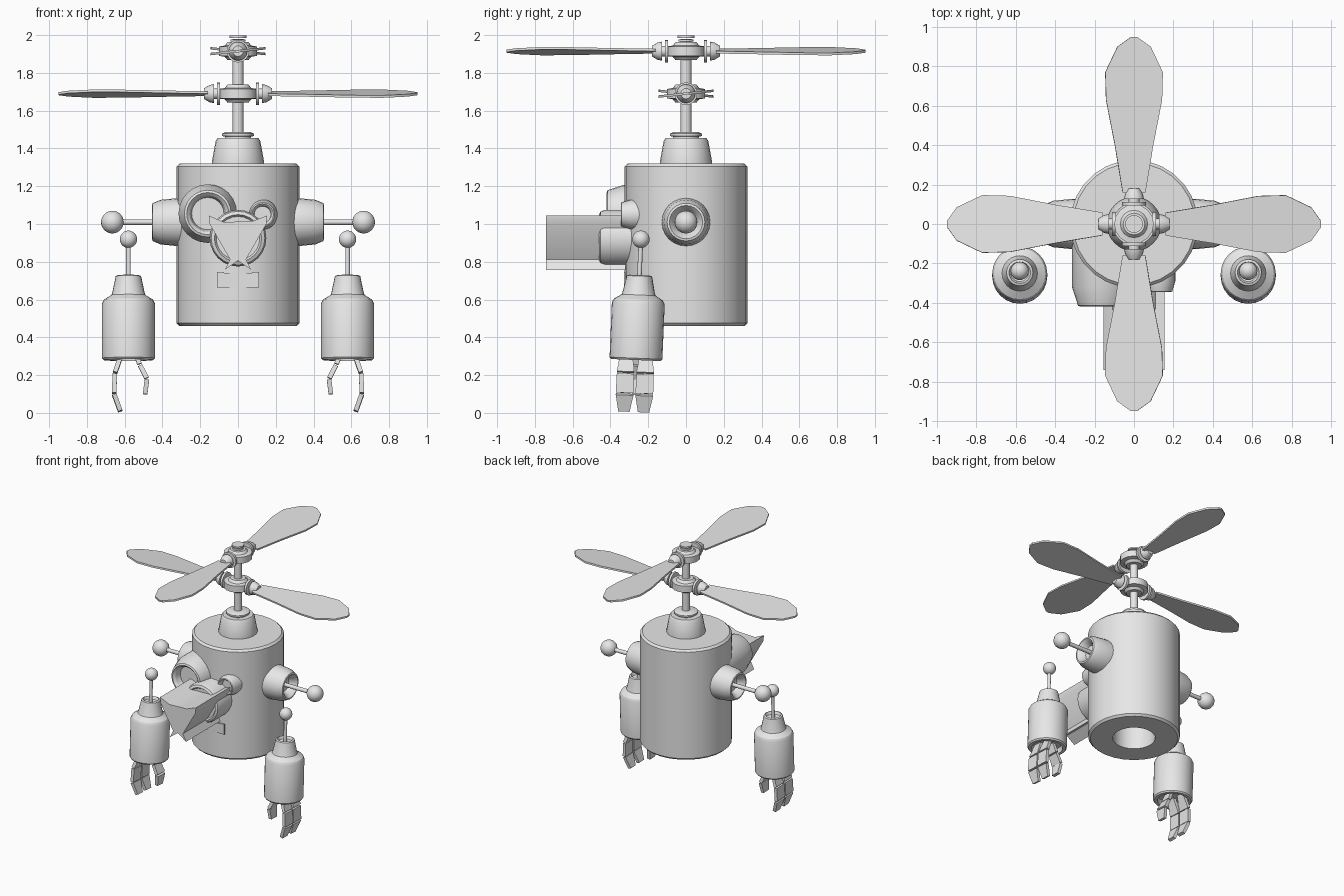
import bpy, bmesh, math
from mathutils import Matrix, Vector

cube = bpy.data.objects.get("Cube")
if cube:
    bpy.data.objects.remove(cube, do_unlink=True)

GREY = (0.8, 0.8, 0.8, 1)
grey = bpy.data.materials.new("plain grey")
grey.use_nodes = True
grey.diffuse_color = GREY
grey.node_tree.nodes["Principled BSDF"].inputs["Base Color"].default_value = GREY
parts = []


def finish(name, bm, matrix=Matrix()):
    bmesh.ops.remove_doubles(bm, verts=bm.verts, dist=0.0003)
    bmesh.ops.recalc_face_normals(bm, faces=bm.faces)
    bm.transform(matrix)
    mesh = bpy.data.meshes.new(name)
    bm.to_mesh(mesh)
    bm.free()
    mesh.materials.append(grey)
    ob = bpy.data.objects.new(name, mesh)
    bpy.context.collection.objects.link(ob)
    parts.append(ob)
    return ob


def place(loc, axis=(0, 0, 1)):
    turn = Vector((0, 0, 1)).rotation_difference(Vector(axis))
    return Matrix.Translation(loc) @ turn.to_matrix().to_4x4()


def lathe(name, profile, matrix=Matrix(), sides=24):
    """Spin (radius, height) points around the local z axis."""
    bm = bmesh.new()
    vs = [bm.verts.new((r, 0, h)) for r, h in profile]
    es = [bm.edges.new(pair) for pair in zip(vs, vs[1:])]
    bmesh.ops.spin(bm, geom=vs + es, cent=(0, 0, 0), axis=(0, 0, 1),
                   angle=math.tau, steps=sides, use_merge=True)
    return finish(name, bm, matrix)


def rod(name, r, h0, h1, matrix=Matrix(), sides=16):
    return lathe(name, [(0, h0), (r, h0), (r, h1), (0, h1)], matrix, sides)


def ball(name, r, matrix):
    bm = bmesh.new()
    bmesh.ops.create_uvsphere(bm, u_segments=24, v_segments=14, radius=r)
    return finish(name, bm, matrix)


def prism(name, outline, depth, matrix=Matrix()):
    """Extrude an outline in the local xy plane along z."""
    bm = bmesh.new()
    face = bm.faces.new([bm.verts.new((x, y, 0)) for x, y in outline])
    out = bmesh.ops.extrude_face_region(bm, geom=[face])
    moved = [v for v in out["geom"] if isinstance(v, bmesh.types.BMVert)]
    bmesh.ops.translate(bm, verts=moved, vec=(0, 0, depth))
    return finish(name, bm, matrix)


# Barrel body with a recessed opening underneath
lathe("body", [(0, 0.8), (0.15, 0.8), (0.15, 0.46), (0.31, 0.46), (0.325, 0.475),
               (0.325, 1.305), (0.31, 1.32), (0, 1.32)], sides=28)

# Collar and rotor mast
lathe("mast_collar", [(0.138, 1.31), (0.138, 1.33), (0.118, 1.44), (0.108, 1.455), (0, 1.455)])
lathe("mast_ring", [(0.07, 1.45), (0.07, 1.462), (0.085, 1.466), (0.085, 1.478),
                    (0.065, 1.488), (0, 1.488)])
rod("mast", 0.029, 1.45, 1.98)
for z, r in ((1.965, 0.04), (1.985, 0.045)):
    rod("mast_cap", r, z, z + 0.012)

# Two crossed rotors
half = [(0.16, 0.058), (0.4, 0.098), (0.63, 0.143), (0.77, 0.147), (0.9, 0.085), (0.95, 0.015)]
blade = half + [(x, -y) for x, y in reversed(half)]
for label, z, start in (("lower", 1.69, 0), ("upper", 1.915, math.pi / 2)):
    lathe(label + "_hub", [(0, -0.048), (0.055, -0.048), (0.07, -0.03), (0.1, -0.025),
                           (0.1, 0.025), (0.07, 0.03), (0.055, 0.048), (0, 0.048)],
          place((0, 0, z)), 16)
    for k in range(2):
        spin = place((0, 0, z)) @ Matrix.Rotation(start + k * math.pi, 4, 'Z')
        arm = spin @ place((0, 0, 0), (1, 0, 0))
        rod(label + "_blade_axle", 0.028, 0.05, 0.16, arm)
        rod(label + "_blade_flange", 0.06, 0.095, 0.112, arm)
        lathe(label + "_blade_socket", [(0, 0.128), (0.05, 0.128), (0.046, 0.15),
                                        (0.028, 0.18), (0, 0.18)], arm, 16)
        prism(label + "_blade", blade, 0.013,
              spin @ Matrix.Rotation(math.radians(6), 4, 'X') @ place((0, 0, -0.0065)))

# Eyes: one large and one small hollow cone with an inner lens
eye = [(1.0, -0.25), (1.0, 0), (0.8, 0.095), (0.72, 0.1), (0.62, 0.085), (0.55, 0.04), (0, 0.04)]
for name, x, y, z, r, deep in (("right_eye", -0.16, -0.32, 1.055, 0.155, 1),
                               ("left_eye", 0.13, -0.29, 1.05, 0.08, 0.55)):
    lathe(name, [(a * r, h * deep) for a, h in eye], place((x, y, z), (0, -1, 0)))

# Round muzzle and open angular beak
lathe("muzzle", [(0.15, -0.1), (0.15, 0.12), (0.142, 0.142), (0.125, 0.15), (0.115, 0.135),
                 (0, 0.135)], place((0, -0.31, 0.925), (0, -1, 0)))
side = [(0.155, 1.045), (0.15, 1.0), (0.042, 0.812), (0.07, 0.757)]
beak = side + [(0, 0.806)] + [(-x, z) for x, z in reversed(side)] + [(-0.075, 1.01), (0.075, 1.015)]
prism("beak", beak, 0.42, place((0, -0.32, 0)) @ Matrix.Rotation(math.pi / 2, 4, 'X'))

# Thin mouth plate set into the body front
prism("mouth_plate", [(-0.11, 0.665), (0.11, 0.665), (0.11, 0.745), (0.075, 0.745),
                      (0.075, 0.74), (-0.075, 0.74), (-0.075, 0.745), (-0.11, 0.745)], 0.009,
      place((0, -0.319, 0)) @ Matrix.Rotation(math.pi / 2, 4, 'X'))


def finger(name, path, y, widths, matrix):
    """Three tapered links along an xz path, with small gaps between them."""
    for k in range(3):
        a, b = (Vector((p[0], y, p[1])) for p in path[k:k + 2])
        along = (b - a).normalized()
        across = Vector((0, 1, 0)).cross(along) * 0.012
        bm = bmesh.new()
        for p, w in ((a + along * 0.004, widths[k]), (b - along * 0.004, widths[k + 1])):
            for i in (-1, 1):
                for j in (-1, 1):
                    bm.verts.new(p + across * i + Vector((0, w * j, 0)))
        bmesh.ops.convex_hull(bm, input=bm.verts)
        bmesh.ops.dissolve_limit(bm, angle_limit=0.02, verts=bm.verts, edges=bm.edges)
        finish(name, bm, matrix)


for label, s in (("left", 1), ("right", -1)):
    # Shoulder cup with a ball-ended peg
    out = place((0, 0, 1.01), (s, 0, 0))
    lathe(label + "_shoulder", [(0.128, 0.2), (0.128, 0.31), (0.118, 0.41), (0.1, 0.452),
                                (0.088, 0.455), (0.065, 0.43), (0.055, 0.4), (0, 0.4)], out)
    rod(label + "_shoulder_peg", 0.015, 0.39, 0.64, out)
    ball(label + "_shoulder_ball", 0.06, place((s * 0.665, 0, 1.01)))

    # Detached forearm, leaning back slightly
    lean = place((s * 0.58, -0.277, 0)) @ Matrix.Rotation(math.radians(-2.4), 4, 'X')
    lathe(label + "_forearm", [(0, 0.32), (0.105, 0.32), (0.11, 0.28), (0.132, 0.28),
                               (0.14, 0.29), (0.14, 0.58), (0.13, 0.6), (0.09, 0.625),
                               (0.085, 0.64), (0.067, 0.725), (0.055, 0.73), (0.045, 0.71),
                               (0, 0.70)], lean)
    rod(label + "_forearm_peg", 0.012, 0.69, 0.9, lean)
    ball(label + "_forearm_ball", 0.046, lean @ place((0, 0, 0.92)))

    # Two long outer fingers and a short inner thumb
    long_path = [(s * x, z) for x, z in ((0.03, 0.33), (0.072, 0.21), (0.076, 0.1), (0.042, 0.005))]
    for y in (-0.052, 0.052):
        finger(label + "_finger", long_path, y, (0.03, 0.046, 0.047, 0.03), lean)
    thumb_path = [(-s * x, z) for x, z in ((0.03, 0.34), (0.06, 0.255), (0.098, 0.18), (0.088, 0.095))]
    finger(label + "_thumb", thumb_path, 0, (0.03, 0.04, 0.045, 0.032), lean)

# Smooth rounded surfaces, keep hard edges
bpy.ops.object.select_all(action='DESELECT')
for ob in parts:
    ob.select_set(True)
bpy.context.view_layer.objects.active = parts[0]
bpy.ops.object.shade_smooth_by_angle(angle=math.radians(30))
